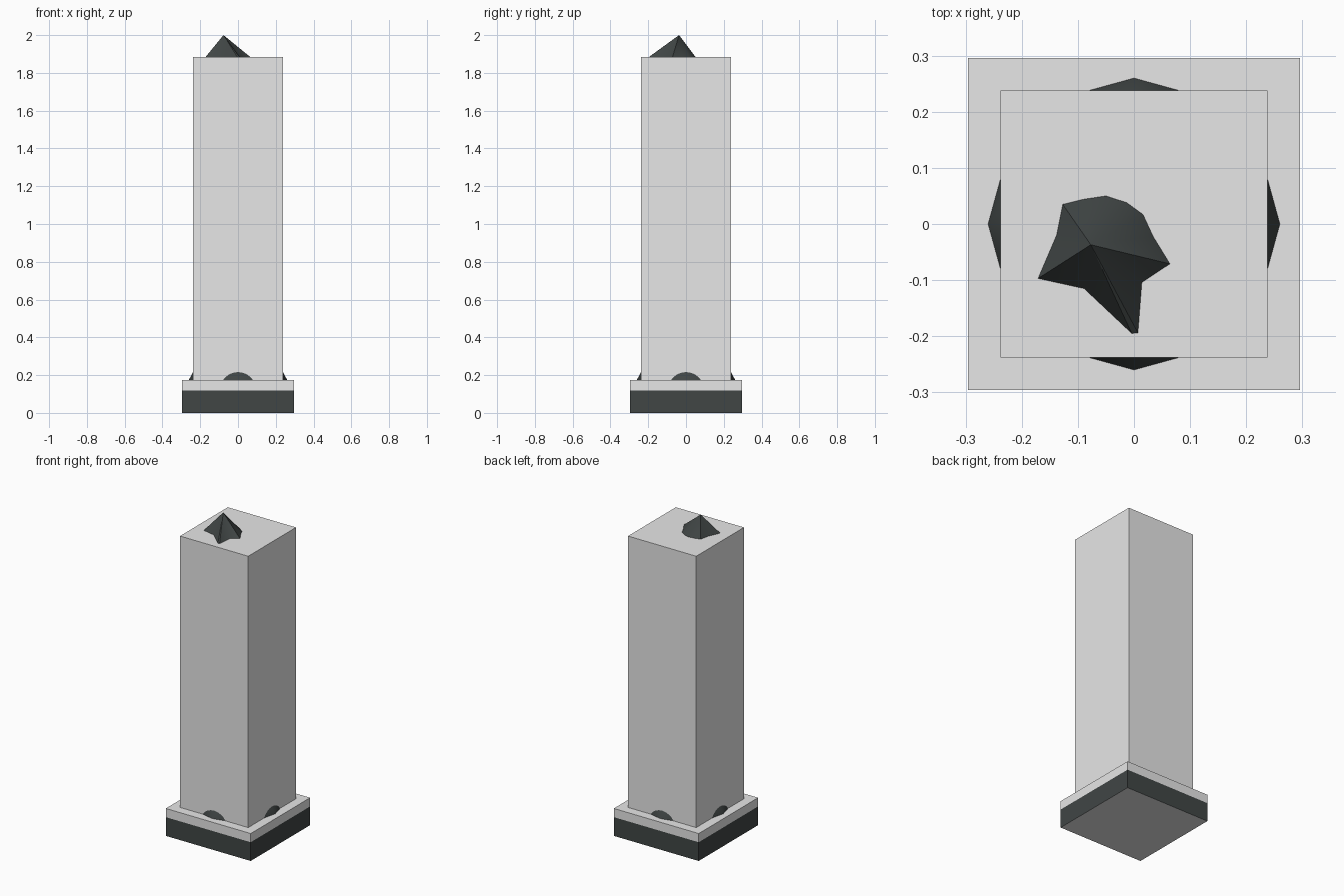
import bpy, bmesh, math
from mathutils import Matrix

if "Cube" in bpy.data.objects:
    bpy.data.objects.remove(bpy.data.objects["Cube"])


def material(name, rgb):
    m = bpy.data.materials.new(name)
    m.diffuse_color = (*rgb, 1)
    m.use_nodes = True
    m.node_tree.nodes["Principled BSDF"].inputs["Base Color"].default_value = m.diffuse_color
    return m


stone = material("light_grey_stone", (0.8, 0.8, 0.8))
dark = material("dark_slate", (0.052, 0.061, 0.060))


def finish(name, bm, mat, smooth_angle=None):
    bmesh.ops.recalc_face_normals(bm, faces=bm.faces)
    if smooth_angle:
        for f in bm.faces:
            f.smooth = True
        for e in bm.edges:
            e.smooth = e.calc_face_angle(0) < math.radians(smooth_angle)
    me = bpy.data.meshes.new(name)
    bm.to_mesh(me)
    bm.free()
    me.materials.append(mat)
    ob = bpy.data.objects.new(name, me)
    bpy.context.collection.objects.link(ob)
    return ob


def box(name, half, z0, z1, mat):
    bm = bmesh.new()
    bmesh.ops.create_cube(bm, size=1)
    bmesh.ops.scale(bm, vec=(2 * half, 2 * half, z1 - z0), verts=bm.verts)
    bmesh.ops.translate(bm, vec=(0, 0, (z0 + z1) / 2), verts=bm.verts)
    return finish(name, bm, mat)


def spike(name, rim, apex, mat, matrix=Matrix()):
    """Closed fan from a rim outline to one apex."""
    bm = bmesh.new()
    vs = [bm.verts.new(p) for p in rim]
    tip = bm.verts.new(apex)
    bm.faces.new(vs)
    for i, v in enumerate(vs):
        bm.faces.new((v, vs[(i + 1) % len(vs)], tip))
    bmesh.ops.transform(bm, matrix=matrix, verts=bm.verts)
    return finish(name, bm, mat, 40)


# Base: one stone block whose lower sides are dark
LEDGE = 0.173
base = box("base", 0.296, 0, LEDGE, stone)
base.data.materials.append(dark)
bm = bmesh.new()
bm.from_mesh(base.data)
bmesh.ops.bisect_plane(bm, geom=bm.verts[:] + bm.edges[:] + bm.faces[:],
                       plane_co=(0, 0, 0.118), plane_no=(0, 0, 1))
for f in bm.faces:
    if abs(f.normal.z) < 0.5 and f.calc_center_median().z < 0.118:
        f.material_index = 1
bm.to_mesh(base.data)
bm.free()

# Column
box("column", 0.238, LEDGE, 1.885, stone)

# Irregular star-shaped peak on the column top
outline = [(-0.127, 0.035), (-0.09, 0.044), (-0.05, 0.05), (-0.013, 0.038),
           (0.016, 0.017), (0.034, -0.022), (0.064, -0.071), (0.014, -0.104),
           (0.007, -0.194), (-0.004, -0.195), (-0.089, -0.115),
           (-0.171, -0.097), (-0.138, -0.02)]
spike("top_peak", [(x, y, 1.885) for x, y in outline],
      (-0.077, -0.037, 2.0), dark)

# Four pointed studs at the foot of the column, one per side
HALF, RISE = 0.08, 0.043
R = (HALF ** 2 + RISE ** 2) / (2 * RISE)
a = math.asin(HALF / R)
arc = [(R * math.sin(t), -0.238, LEDGE + RISE - R + R * math.cos(t))
       for t in [-a + 2 * a * i / 8 for i in range(9)]]
for k, side in enumerate(("front", "right", "back", "left")):
    spike(side + "_stud", arc, (0, -0.26, LEDGE + 0.002), dark,
          Matrix.Rotation(k * math.pi / 2, 4, 'Z'))
